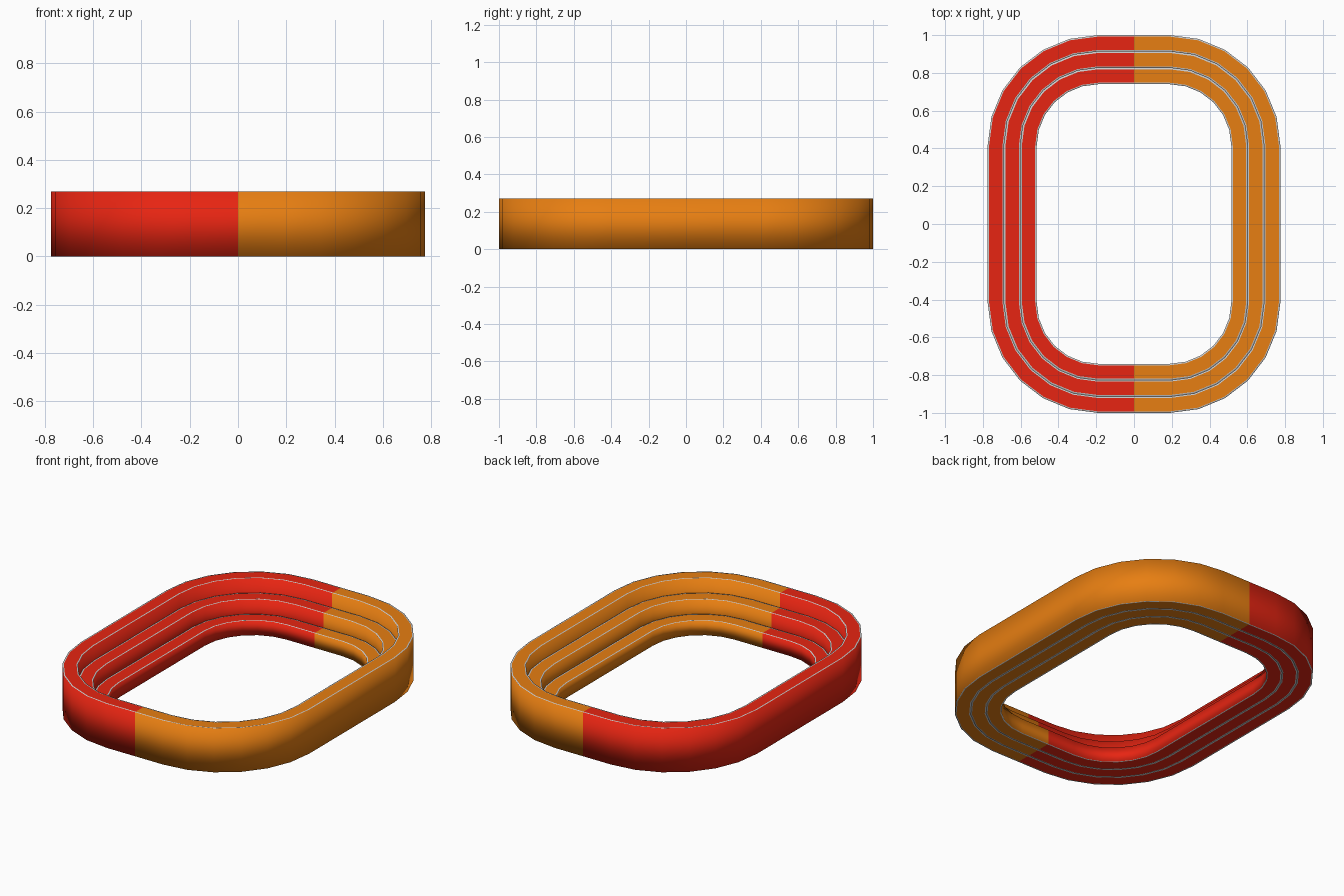
import bpy, bmesh, math

if "Cube" in bpy.data.objects:
    bpy.data.objects.remove(bpy.data.objects["Cube"])

HALF_X, HALF_Y = 0.775, 1.0      # outer size
CX, CY = 0.19, 0.415             # corner arc centre
WIDTH = 0.26 / 3                 # tread depth
STEP = 0.09                      # tier height
TRIM = 0.008                     # grey edge strip
SEGS = 6                         # segments per corner


def material(name, color):
    m = bpy.data.materials.new(name)
    m.diffuse_color = color
    m.use_nodes = True
    m.node_tree.nodes["Principled BSDF"].inputs["Base Color"].default_value = m.diffuse_color
    return m


red = material("red", (0.8, 0.018, 0.006, 1))
orange = material("orange", (0.8, 0.21, 0.006, 1))


def outline(offset):
    """Rounded rectangle, inset by offset, with points on both axes."""
    rx, ry = HALF_X - CX - offset, HALF_Y - CY - offset
    pts = []
    for q, (sx, sy) in enumerate([(1, 1), (-1, 1), (-1, -1), (1, -1)]):
        # axis point that starts this quadrant
        ax, ay = [(1, 0), (0, 1), (-1, 0), (0, -1)][q]
        pts.append((ax * (HALF_X - offset), ay * (HALF_Y - offset)))
        for i in range(SEGS + 1):
            a = math.pi / 2 * (q + i / SEGS)
            pts.append((sx * CX + rx * math.cos(a), sy * CY + ry * math.sin(a)))
    return pts


def tier(name, start, height):
    """Closed ring with coloured faces and grey strips along its edges."""
    end = start + WIDTH
    profile = [(start, 0), (start, height), (start + TRIM, height),
               (end - TRIM, height), (end, height), (end, 0),
               (end - TRIM, 0), (start + TRIM, 0)]
    bm = bmesh.new()
    loops = [[bm.verts.new((x, y, z)) for x, y in outline(o)] for o, z in profile]
    n = len(loops[0])
    for k in range(len(loops)):
        a, b = loops[k], loops[(k + 1) % len(loops)]
        for i in range(n):
            j = (i + 1) % n
            f = bm.faces.new((a[i], a[j], b[j], b[i]))
            f.smooth = True
            is_trim = k in (1, 3, 4 + 1, 7)
            if is_trim and k != 0:
                f.material_index = 2
            else:
                f.material_index = 0 if f.calc_center_median().x < 0 else 1
    bmesh.ops.recalc_face_normals(bm, faces=bm.faces)
    mesh = bpy.data.meshes.new(name)
    bm.to_mesh(mesh)
    bm.free()
    for m in (red, orange, None):
        mesh.materials.append(m)
    bpy.context.collection.objects.link(bpy.data.objects.new(name, mesh))


# three stepped tiers, tallest outside
for i, name in enumerate(("upper_tier", "middle_tier", "lower_tier")):
    tier(name, i * WIDTH, STEP * (3 - i))
